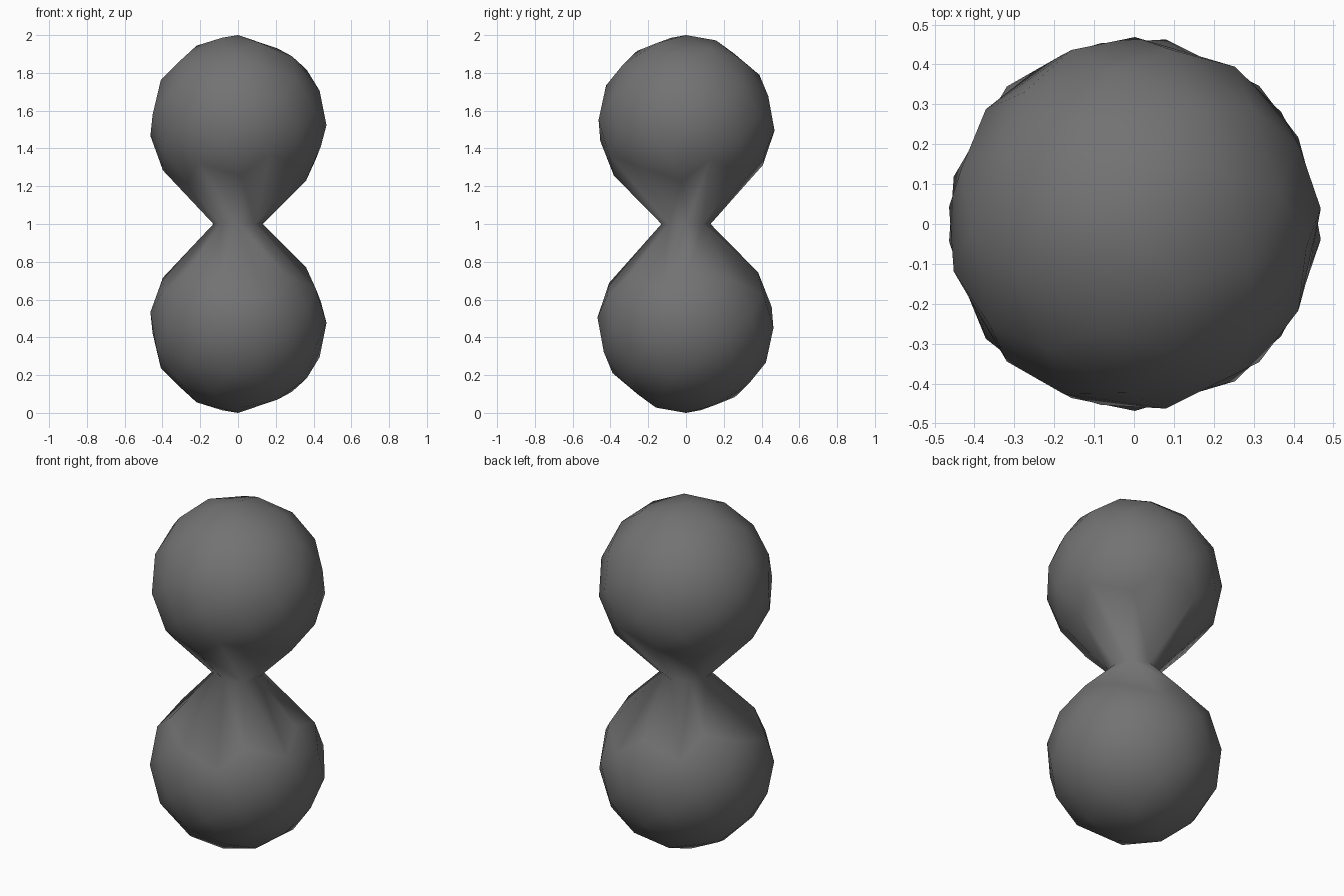
import bpy, bmesh
from math import pi, sin, cos, sqrt
from mathutils import Matrix, Vector

if "Cube" in bpy.data.objects:
    bpy.data.objects.remove(bpy.data.objects["Cube"])

R, CZ = 0.47, 0.47          # ball radius and centre height
NECK_R, NECK_N = 0.13, 8    # waist ring
COUNT = 68                  # points spread over a full ball

bm = bmesh.new()

# Lower ball: evenly spread points, stopping where the cone to the waist begins
for i in range(COUNT):
    h = -1 + 2 * i / (COUNT - 1)
    if h > 0.7:
        break
    a = i * pi * (3 - sqrt(5))
    r = R * sqrt(max(0, 1 - h * h))
    bm.verts.new((r * cos(a), r * sin(a), CZ + R * h))

# Waist ring
for i in range(NECK_N):
    a = 2 * pi * i / NECK_N
    bm.verts.new((NECK_R * cos(a), NECK_R * sin(a), 1))

# Skin the lobe, then open it at the waist
bmesh.ops.convex_hull(bm, input=bm.verts[:])
bmesh.ops.delete(bm, geom=[v for v in bm.verts if not v.link_faces], context='VERTS')
cap = [f for f in bm.faces if all(v.co.z > 0.999 for v in f.verts)]
bmesh.ops.delete(bm, geom=cap, context='FACES')

# Upper ball: the same lobe turned over about the waist
dup = bmesh.ops.duplicate(bm, geom=bm.verts[:] + bm.edges[:] + bm.faces[:])
top = [g for g in dup['geom'] if isinstance(g, bmesh.types.BMVert)]
bmesh.ops.rotate(bm, verts=top, cent=Vector((0, 0, 1)), matrix=Matrix.Rotation(pi, 3, 'X'))
bmesh.ops.remove_doubles(bm, verts=bm.verts[:], dist=0.001)
bmesh.ops.recalc_face_normals(bm, faces=bm.faces[:])
for f in bm.faces:
    f.smooth = True

mesh = bpy.data.meshes.new("double_ball")
bm.to_mesh(mesh)
bm.free()
obj = bpy.data.objects.new("double_ball", mesh)
bpy.context.collection.objects.link(obj)

# Dark grey surface
mat = bpy.data.materials.new("dark_grey")
mat.diffuse_color = (0.17, 0.17, 0.17, 1)
mat.use_nodes = True
mat.node_tree.nodes["Principled BSDF"].inputs["Base Color"].default_value = mat.diffuse_color
mesh.materials.append(mat)
